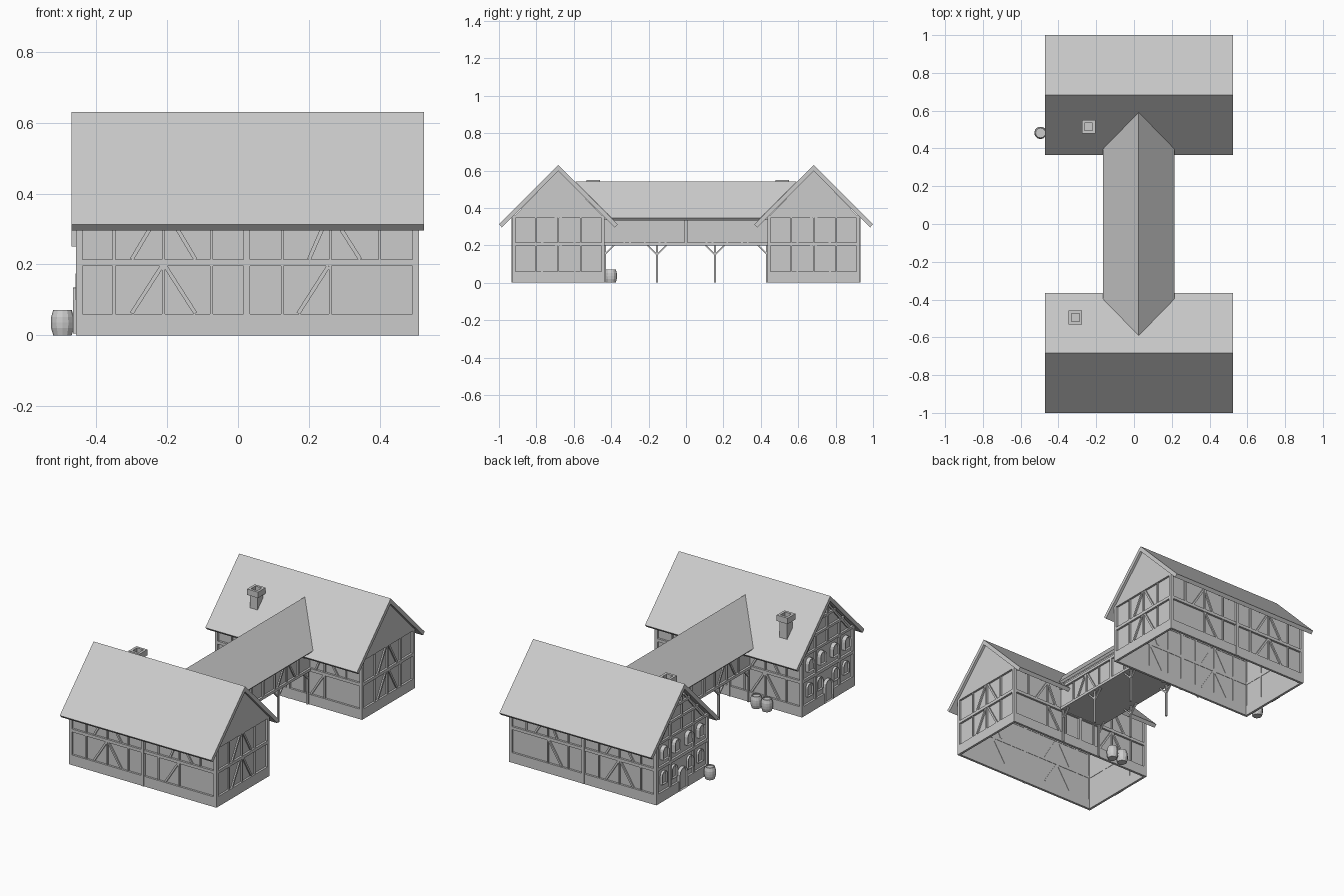
import bpy, bmesh, math
from mathutils import Vector

if "Cube" in bpy.data.objects:
    bpy.data.objects.remove(bpy.data.objects["Cube"])

GREY = bpy.data.materials.new("plain_grey")
GREY.diffuse_color = (0.6, 0.6, 0.6, 1)
GREY.use_nodes = True
GREY.node_tree.nodes["Principled BSDF"].inputs["Base Color"].default_value = GREY.diffuse_color

X0, X1, XM = -0.457, 0.51, 0.025    # house ends and middle post
YC, HW = 0.6825, 0.2475             # house centre line and half width
REC = 0.012                         # infill is set back behind the frame


def finish(name, bm):
    bmesh.ops.recalc_face_normals(bm, faces=bm.faces[:])
    me = bpy.data.meshes.new(name)
    bm.to_mesh(me)
    bm.free()
    me.materials.append(GREY)
    ob = bpy.data.objects.new(name, me)
    bpy.context.collection.objects.link(ob)
    return ob


def prism(bm, a, b, caps=True, skip=()):
    """Join two matching outlines; returns the cap on b."""
    va = [bm.verts.new(p) for p in a]
    vb = [bm.verts.new(p) for p in b]
    n = len(va)
    for i in range(n):
        if i not in skip:
            j = (i + 1) % n
            bm.faces.new((va[i], va[j], vb[j], vb[i]))
    if caps:
        bm.faces.new(va[::-1])
        return bm.faces.new(vb)


def box(bm, x0, x1, y0, y1, z0, z1):
    c = [(x0, y0), (x1, y0), (x1, y1), (x0, y1)]
    prism(bm, [(x, y, z0) for x, y in c], [(x, y, z1) for x, y in c])


def bar(bm, wall, u0, z0, u1, z1, w, d):
    """Timber of width w lying on a wall, standing out by d."""
    p, q = Vector((u0, z0)), Vector((u1, z1))
    t = (q - p).normalized()
    n = Vector((-t.y, t.x)) * w / 2
    c = [p - n, q - n, q + n, p + n]
    prism(bm, [wall(v.x, v.y, -0.002) for v in c], [wall(v.x, v.y, d) for v in c])


def arch(bm, wall, u, z, w, h, d):
    """Round-headed opening with a raised frame and sunk centre."""
    r = w / 2
    pts = [(u - r, z), (u + r, z)]
    pts += [(u + r * math.cos(a), z + h - r + r * math.sin(a))
            for a in (math.pi * k / 6 for k in range(7))]
    f = prism(bm, [wall(a, b, 0) for a, b in pts], [wall(a, b, d) for a, b in pts])
    bm.normal_update()
    bmesh.ops.inset_individual(bm, faces=[f], thickness=0.008)
    inward = wall(u, z, 0) - wall(u, z, 0.007)
    bmesh.ops.translate(bm, verts=f.verts[:], vec=inward)


def rails(bm, wall, a, b):
    """Plinth, floor beam and top plate of one wall."""
    for z, w in ((0.03, 0.06), (0.205, 0.018), (0.353, 0.014)):
        bar(bm, wall, a, z, b, z, w, REC)
    for u in (a + 0.009, b - 0.009):
        bar(bm, wall, u, 0.06, u, 0.35, 0.018, REC)


def house(name, s):
    yc = s * YC
    # open-bottomed infill shell
    xa, xb, hw = X0 + REC, X1 - REC, HW - REC
    prof = [(-hw, 0), (hw, 0), (hw, 0.355), (0, 0.595), (-hw, 0.355)]
    bm = bmesh.new()
    prism(bm, [(xa, yc + y, z) for y, z in prof],
          [(xb, yc + y, z) for y, z in prof], skip=(0,))
    finish(name + "_walls", bm)

    # roof slabs
    prof = [(-0.3175, 0.312), (0, 0.63), (0.3175, 0.312),
            (0.302, 0.296), (0, 0.598), (-0.302, 0.296)]
    bm = bmesh.new()
    prism(bm, [(-0.47, yc + y, z) for y, z in prof],
          [(0.525, yc + y, z) for y, z in prof])
    finish(name + "_roof", bm)

    # timber on both long walls
    bm = bmesh.new()
    for side in (-1, 1):
        def wall(u, z, d, side=side):
            return Vector((u, yc + side * (hw + d), z))
        rails(bm, wall, X0, X1)
        bar(bm, wall, XM, 0, XM, 0.35, 0.018, REC + 0.003)
        for u in (-0.35, -0.21, -0.075, 0.125, 0.26, 0.40):
            bar(bm, wall, u, 0.21, u, 0.35, 0.008, 0.009)
            if u < 0.4:
                bar(bm, wall, u, 0.06, u, 0.2, 0.008, 0.009)
        for a, b in ((-0.30, -0.215), (-0.12, -0.205), (0.17, 0.255)):
            bar(bm, wall, a, 0.062, b, 0.195, 0.011, 0.008)
        for a, b in ((-0.30, -0.225), (-0.12, -0.195), (0.20, 0.255), (0.345, 0.265)):
            bar(bm, wall, a, 0.214, b, 0.34, 0.011, 0.008)
    finish(name + "_long_wall_timber", bm)

    # east gable: framed lower floors under a flush triangle
    def east(u, z, d):
        return Vector((xb + d, yc + u, z))
    bm = bmesh.new()
    rails(bm, east, -HW, HW)
    for z0, z1 in ((0.06, 0.2), (0.21, 0.35)):
        for u in (-0.12, 0, 0.12):
            bar(bm, east, u, z0, u, z1, 0.009, 0.009)
        for k in (-1, 1):
            bar(bm, east, k * 0.09, z0, k * 0.01, z1, 0.011, 0.008)
    tri = [(-HW + 0.005, 0.35), (HW - 0.005, 0.35), (0, 0.6)]
    prism(bm, [east(u, z, 0) for u, z in tri], [east(u, z, REC) for u, z in tri])
    finish(name + "_east_gable_timber", bm)

    # west gable: timber, windows and door
    def west(u, z, d):
        return Vector((xa - d, yc + u, z))
    bm = bmesh.new()
    rails(bm, west, -HW, HW)
    for z, half in ((0.44, 0.15), (0.52, 0.07)):
        bar(bm, west, -half, z, half, z, 0.014, REC)
    bar(bm, west, 0, 0.36, 0, 0.58, 0.012, 0.01)
    for u in (-0.11, 0.11):
        bar(bm, west, u, 0.06, u, 0.44, 0.012, 0.01)
    for k in (-1, 1):
        bar(bm, west, k * 0.2, 0.36, k * 0.02, 0.56, 0.012, 0.008)
    finish(name + "_west_gable_timber", bm)

    bm = bmesh.new()
    for u in (-0.17, -0.06, 0.06, 0.17):
        arch(bm, west, u, 0.25, 0.056, 0.075, 0.024)
    for u in (-0.17, -0.075, 0.075, 0.17):
        arch(bm, west, u, 0.10, 0.05, 0.075, 0.014)
    finish(name + "_windows", bm)
    bm = bmesh.new()
    arch(bm, west, 0, 0.005, 0.072, 0.13, 0.02)
    finish(name + "_door", bm)


house("front_house", -1)
house("back_house", 1)


# chimneys: shaft and hollow cap
def chimney(name, x, y):
    bm = bmesh.new()
    box(bm, x - 0.025, x + 0.025, y - 0.025, y + 0.025, 0.40, 0.515)
    rings = []
    for r, z in ((0.025, 0.51), (0.036, 0.515), (0.036, 0.55), (0.021, 0.55), (0.021, 0.50)):
        rings.append([bm.verts.new((x + a * r, y + b * r, z))
                      for a, b in ((-1, -1), (1, -1), (1, 1), (-1, 1))])
    for p, q in zip(rings, rings[1:]):
        for i in range(4):
            j = (i + 1) % 4
            bm.faces.new((p[i], p[j], q[j], q[i]))
    bm.faces.new(rings[-1])
    finish(name, bm)


chimney("back_chimney", -0.24, 0.515)
chimney("front_chimney", -0.31, -0.495)

# bridge roof, ends cut to the slope of the house roofs
prof = [(-0.19, 0.346), (0, 0.541), (0.19, 0.346), (0.18, 0.334), (0, 0.517), (-0.18, 0.334)]
bm = bmesh.new()
prism(bm, [(XM + x, -(z + 0.05), z) for x, z in prof],
      [(XM + x, z + 0.05, z) for x, z in prof])
finish("bridge_roof", bm)

# bridge floor, walls and timber
BW, BY = 0.145, 0.445
bm = bmesh.new()
box(bm, XM - BW, XM + BW, -BY, BY, 0.2, 0.215)
finish("bridge_floor", bm)
bm = bmesh.new()
for s in (-1, 1):
    xs = sorted((XM + s * (BW - 0.016), XM + s * (BW - 0.01)))
    box(bm, xs[0], xs[1], -BY, BY, 0.21, 0.37)
finish("bridge_walls", bm)
bm = bmesh.new()
for s in (-1, 1):
    def side_wall(u, z, d, s=s):
        return Vector((XM + s * (BW - 0.01 + d), u, z))
    for z in (0.208, 0.343):
        bar(bm, side_wall, -BY, z, BY, z, 0.016, 0.012)
    bar(bm, side_wall, 0, 0.2, 0, 0.35, 0.018, 0.012)
    for k in (-1, 1):
        for u in (0.11, 0.22, 0.33):
            bar(bm, side_wall, k * u, 0.21, k * u, 0.345, 0.009, 0.008)
        bar(bm, side_wall, k * 0.14, 0.214, k * 0.21, 0.335, 0.01, 0.007)
        bar(bm, side_wall, k * 0.30, 0.214, k * 0.23, 0.335, 0.01, 0.007)
finish("bridge_timber", bm)

# posts and braces carrying the bridge
bm = bmesh.new()
for x in (XM - 0.13, XM + 0.13):
    def line(u, z, d, x=x):
        return Vector((x - 0.004 + d, u, z))
    for y in (-0.155, 0.155):
        box(bm, x - 0.005, x + 0.005, y - 0.005, y + 0.005, 0, 0.2)
        for k in (-1, 1):
            bar(bm, line, y, 0.15, y + k * 0.05, 0.2, 0.008, 0.008)
    for k in (-1, 1):
        box(bm, x - 0.005, x + 0.005, k * 0.432 - 0.005, k * 0.432 + 0.005, 0, 0.2)
        bar(bm, line, k * 0.435, 0.15, k * 0.385, 0.2, 0.008, 0.008)
finish("bridge_posts", bm)


# barrels
def barrel(name, x, y, n=12):
    bm = bmesh.new()
    rings = []
    for r, z in ((0.026, 0), (0.032, 0.02), (0.033, 0.036), (0.032, 0.052),
                 (0.026, 0.072), (0.022, 0.072), (0.022, 0.066)):
        rings.append([bm.verts.new((x + r * math.cos(2 * math.pi * i / n),
                                    y + r * math.sin(2 * math.pi * i / n), z))
                      for i in range(n)])
    for p, q in zip(rings, rings[1:]):
        for i in range(n):
            j = (i + 1) % n
            bm.faces.new((p[i], p[j], q[j], q[i]))
    bm.faces.new(rings[0])
    bm.faces.new(rings[-1])
    finish(name, bm)


barrel("gable_barrel", -0.495, 0.482)
barrel("yard_barrel_a", -0.18, -0.402)
barrel("yard_barrel_b", -0.25, -0.402)
